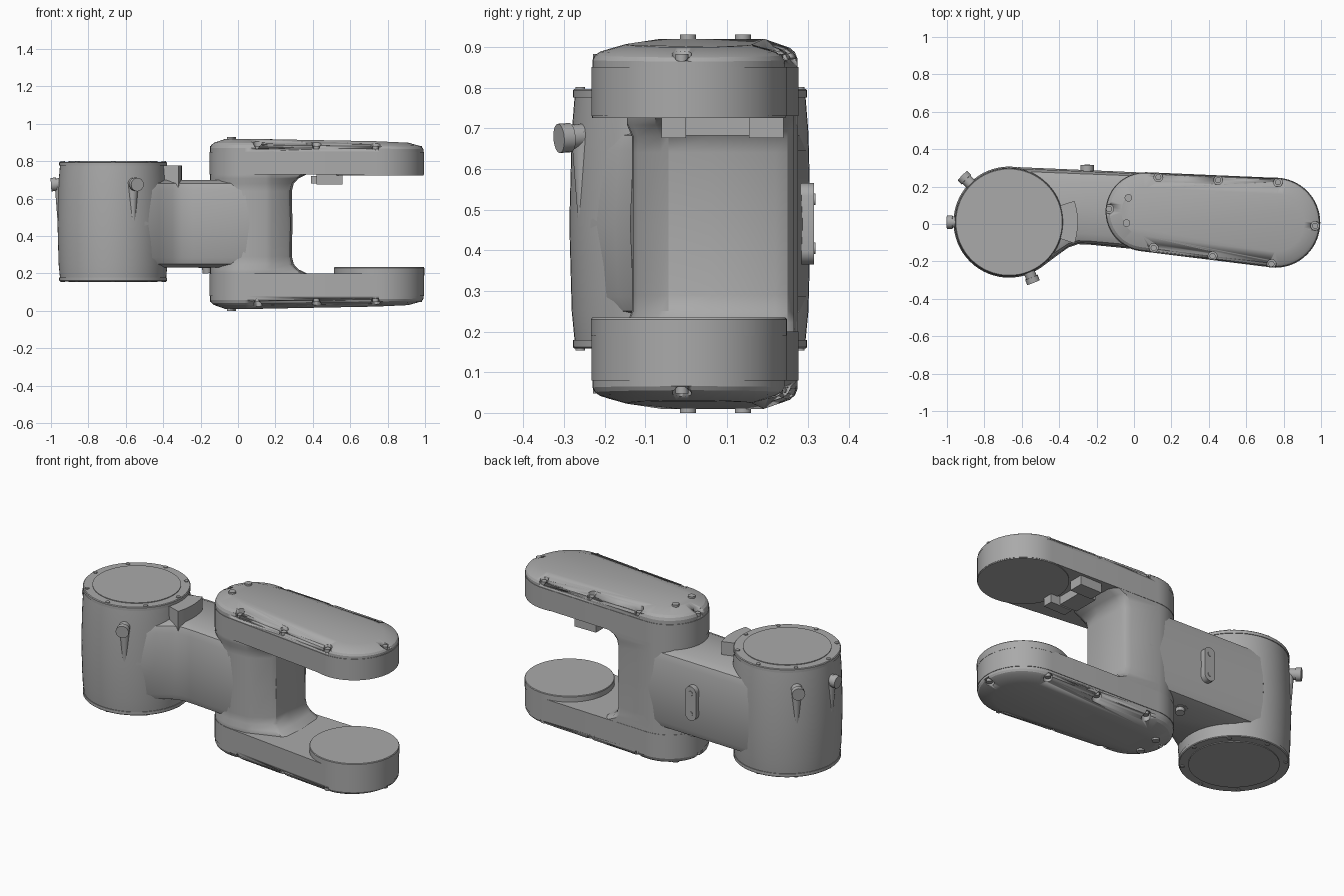
import bpy, bmesh, math
from mathutils import Vector

cube = bpy.data.objects.get("Cube")
if cube:
    bpy.data.objects.remove(cube, do_unlink=True)

grey = bpy.data.materials.new("housing_grey")
grey.use_nodes = True
grey.diffuse_color = (0.4, 0.4, 0.4, 1)
grey.node_tree.nodes["Principled BSDF"].inputs["Base Color"].default_value = (0.4, 0.4, 0.4, 1)

MID = 0.465                 # mirror height of the fork
HUB = Vector((-0.668, 0.01, 0))
NEAR, FAR = (0.06, 0.065, 0.212), (0.755, 0.007, 0.24)   # fork arm end circles


def finish(name, bm, angle=30):
    bmesh.ops.recalc_face_normals(bm, faces=bm.faces)
    me = bpy.data.meshes.new(name)
    bm.to_mesh(me)
    bm.free()
    ob = bpy.data.objects.new(name, me)
    bpy.context.collection.objects.link(ob)
    me.materials.append(grey)
    bpy.ops.object.select_all(action='DESELECT')
    ob.select_set(True)
    bpy.context.view_layer.objects.active = ob
    bpy.ops.object.shade_smooth_by_angle(angle=math.radians(angle))
    return ob


def loft_bm(rings):
    """Skin a stack of equal-length outlines and cap both ends."""
    bm = bmesh.new()
    rows = [[bm.verts.new(p) for p in ring] for ring in rings]
    n = len(rows[0])
    for a, b in zip(rows, rows[1:]):
        for i in range(n):
            j = (i + 1) % n
            bm.faces.new((a[i], a[j], b[j], b[i]))
    bm.faces.new(rows[0])
    bm.faces.new(rows[-1])
    return bm


def lathe(name, profile, centre=HUB, seg=64):
    rings = [[(centre.x + r * math.cos(t), centre.y + r * math.sin(t), z)
              for t in (2 * math.pi * i / seg for i in range(seg))] for r, z in profile]
    return finish(name, loft_bm(rings))


def add_rod(bm, p0, p1, r0, r1=None, seg=20):
    p0, p1 = Vector(p0), Vector(p1)
    d = p1 - p0
    mat = d.to_track_quat('Z', 'Y').to_matrix().to_4x4()
    mat.translation = (p0 + p1) / 2
    bmesh.ops.create_cone(bm, cap_ends=True, segments=seg, radius1=r0,
                          radius2=r0 if r1 is None else r1, depth=d.length, matrix=mat)


def add_box(bm, lo, hi):
    lo, hi = Vector(lo), Vector(hi)
    vs = bmesh.ops.create_cube(bm, size=1)["verts"]
    for v in vs:
        v.co = Vector([c * s + m for c, s, m in zip(v.co, hi - lo, (lo + hi) / 2)])


def arm_outline(inset=0, seg=28):
    """Two arcs joined by their common tangents."""
    a, b = Vector(NEAR[:2]), Vector(FAR[:2])
    d = b - a
    base = math.atan2(d.y, d.x)
    half = math.acos((NEAR[2] - FAR[2]) / d.length)
    pts = []
    for c, r, start, sweep in ((b, FAR[2], base - half, 2 * half),
                               (a, NEAR[2], base + half, 2 * math.pi - 2 * half)):
        for i in range(seg + 1):
            t = start + sweep * i / seg
            pts.append((c.x + (r - inset) * math.cos(t), c.y + (r - inset) * math.sin(t)))
    return pts


def flip(z, side):
    return z if side > 0 else 2 * MID - z


def lid_z(x, z):
    """Lids slope away gently towards the fork tips."""
    return z - max(0, x - 0.45) * 0.045 * (z - 0.85) / 0.07


# Fork arms with their screwed lids, above and below
screws = [(0.13, 0.25), (0.45, 0.235), (0.77, 0.223), (0.968, -0.01),
          (0.735, -0.213), (0.42, -0.172), (0.105, -0.128), (-0.133, 0.08)]
for side, word in ((1, "upper"), (-1, "lower")):
    finish(word + "_arm", loft_bm([[(x, y, flip(z, side)) for x, y in arm_outline()]
                                   for z in (0.73, 0.8505)]))
    levels = [(0.003, 0.85), (0.003, 0.872), (0.009, 0.887), (0.022, 0.898), (0.085, 0.92)]
    lid = finish(word + "_lid", loft_bm([[(x, y, flip(lid_z(x, z), side))
                                          for x, y in arm_outline(o)] for o, z in levels]), 20)
    cut, bolts = bmesh.new(), bmesh.new()
    for x, y in screws:
        add_rod(cut, (x, y, flip(0.865, side)), (x, y, flip(0.96, side)), 0.024)
        add_rod(bolts, (x, y, flip(0.855, side)), (x, y, flip(0.882, side)), 0.016)
    cutter = finish("screw_pocket_cutter", cut)
    cutter.hide_render = True
    mod = lid.modifiers.new("pockets", 'BOOLEAN')
    mod.operation, mod.object, mod.solver = 'DIFFERENCE', cutter, 'EXACT'
    bpy.context.view_layer.objects.active = lid
    bpy.ops.object.modifier_apply(modifier=mod.name)
    bpy.data.objects.remove(cutter, do_unlink=True)
    for x, y in ((-0.03, 0.14), (-0.04, 0.005)):
        add_rod(bolts, (x, y, flip(0.9, side)), (x, y, flip(0.93, side)), 0.02)
    finish(word + "_lid_screws", bolts)

# Round pads on the inner faces of the fork
tip = Vector((FAR[0], FAR[1], 0))
lathe("lower_pad", [(0.241, 0.19), (0.241, 0.23), (0.238, 0.234)], tip)
lathe("upper_pad", [(0.238, 0.725), (0.238, 0.74)], tip)

# Column between the arms, flared where it meets them
column = [(0.06 + 0.21 * math.cos(t), 0.065 + 0.21 * math.sin(t))
          for t in (math.radians(90 + 9 * i) for i in range(21))]
column += [(0.15, -0.142), (0.18, -0.13), (0.26, -0.075), (0.277, -0.055), (0.288, 0.06),
           (0.28, 0.22), (0.265, 0.25), (0.24, 0.265)]
rings = []
for z, grow in ((0.19, 0.09), (0.203, 0.075), (0.222, 0.035), (0.25, 0.01), (0.29, 0),
                (MID, 0.003), (0.64, 0), (0.68, 0.01), (0.708, 0.035), (0.727, 0.075), (0.74, 0.09)):
    slim = 0.012 if 0.24 < z < 0.69 else 0
    rings.append([(x + (grow if x > 0.2 else 0), y + (slim if y < 0 else 0), z) for x, y in column])
finish("fork_column", loft_bm(rings))

# Waisted link between hub and column, drafted from its mid height
link = [(0.12, 0.272), (-0.62, 0.304), (-0.75, 0.2), (-0.75, -0.1), (-0.56, -0.262),
        (-0.5, -0.235), (-0.42, -0.175), (-0.35, -0.125), (-0.3, -0.108), (-0.24, -0.11),
        (0.04, -0.138), (0.12, -0.12)]
finish("link", loft_bm([[(x, 0.08 + (y - 0.08) * s, z) for x, y in link] for s, z in
                        ((0.7, 0.232), (0.9, 0.25), (0.965, 0.285), (1, MID),
                         (0.965, 0.645), (0.9, 0.682), (0.7, 0.7))]))

# Hub drum with end flanges, cover plates and flange screws
lathe("hub_drum", [(0.284, 0.178), (0.291, 0.25), (0.297, MID), (0.291, 0.69), (0.284, 0.777)])
for side, word in ((1, "top"), (-1, "bottom")):
    z0, z1 = (0.776, 0.797) if side > 0 else (0.179, 0.158)
    lathe(word + "_flange", [(0.288, z0), (0.288, z1 - 0.004 * side), (0.284, z1)])
    lathe(word + "_cover", [(0.237, z1 - 0.01 * side), (0.237, z1 + 0.004 * side)])
    bm = bmesh.new()
    for k in range(8):
        p = HUB + 0.27 * Vector((math.cos(k * math.pi / 4), math.sin(k * math.pi / 4), 0))
        add_rod(bm, p + Vector((0, 0, z1 - 0.01 * side)), p + Vector((0, 0, z1 + 0.004 * side)), 0.012)
    finish(word + "_flange_screws", bm)

# Curved block where the link roof meets the drum
arc = [math.radians(-18 + 4 * i) for i in range(10)]
block = [(HUB.x + r * math.cos(t), HUB.y + r * math.sin(t))
         for r, ts in ((0.27, arc), (0.368, arc[::-1])) for t in ts]
finish("drum_block", loft_bm([[(x, y, z) for x, y in block] for z in (0.66, 0.777)]))

# Hub plugs, each on a tapered rib
for n, (deg, reach) in enumerate(((135, 0.352), (180, 0.332), (-68, 0.348))):
    d = Vector((math.cos(math.radians(deg)), math.sin(math.radians(deg)), 0))
    bm = bmesh.new()
    up = Vector((0, 0, 1))
    add_rod(bm, HUB + d * 0.25 + up * 0.685, HUB + d * (reach - 0.02) + up * 0.677, 0.03)
    add_rod(bm, HUB + d * (reach - 0.03) + up * 0.677, HUB + d * reach + up * 0.675, 0.036)
    add_rod(bm, HUB + d * 0.285 + up * 0.48, HUB + d * 0.281 + up * 0.69, 0.012, 0.032)
    finish("hub_plug_%d" % (n + 1), bm)

# Pill plate on the back of the link
pill = [(-0.25 + 0.035 * math.cos(t), MID + (0.065 if math.sin(t) > 0 else -0.065) + 0.035 * math.sin(t))
        for t in (2 * math.pi * (i + 0.5) / 32 for i in range(32))]
finish("back_plate", loft_bm([[(x, y, z) for x, z in pill] for y in (0.27, 0.315)]))
bm = bmesh.new()
for s in (-1, 1):
    add_rod(bm, (-0.25, 0.31, MID + 0.06 * s), (-0.25, 0.318, MID + 0.06 * s), 0.014)
finish("back_plate_screws", bm)

# Drain plug under the link
bm = bmesh.new()
add_rod(bm, (-0.17, 0.17, 0.3), (-0.17, 0.17, 0.23), 0.04)
add_rod(bm, (-0.17, 0.17, 0.24), (-0.165, 0.175, 0.203), 0.024)
finish("drain_plug", bm)

# Cable clip under the upper arm
bm = bmesh.new()
add_box(bm, (0.39, 0.0, 0.682), (0.5, 0.155, 0.722))
add_box(bm, (0.42, -0.06, 0.676), (0.56, 0.0, 0.735))
add_box(bm, (0.42, 0.155, 0.676), (0.56, 0.24, 0.735))
add_box(bm, (0.42, -0.06, 0.715), (0.5, 0.24, 0.735))
finish("cable_clip", bm)
